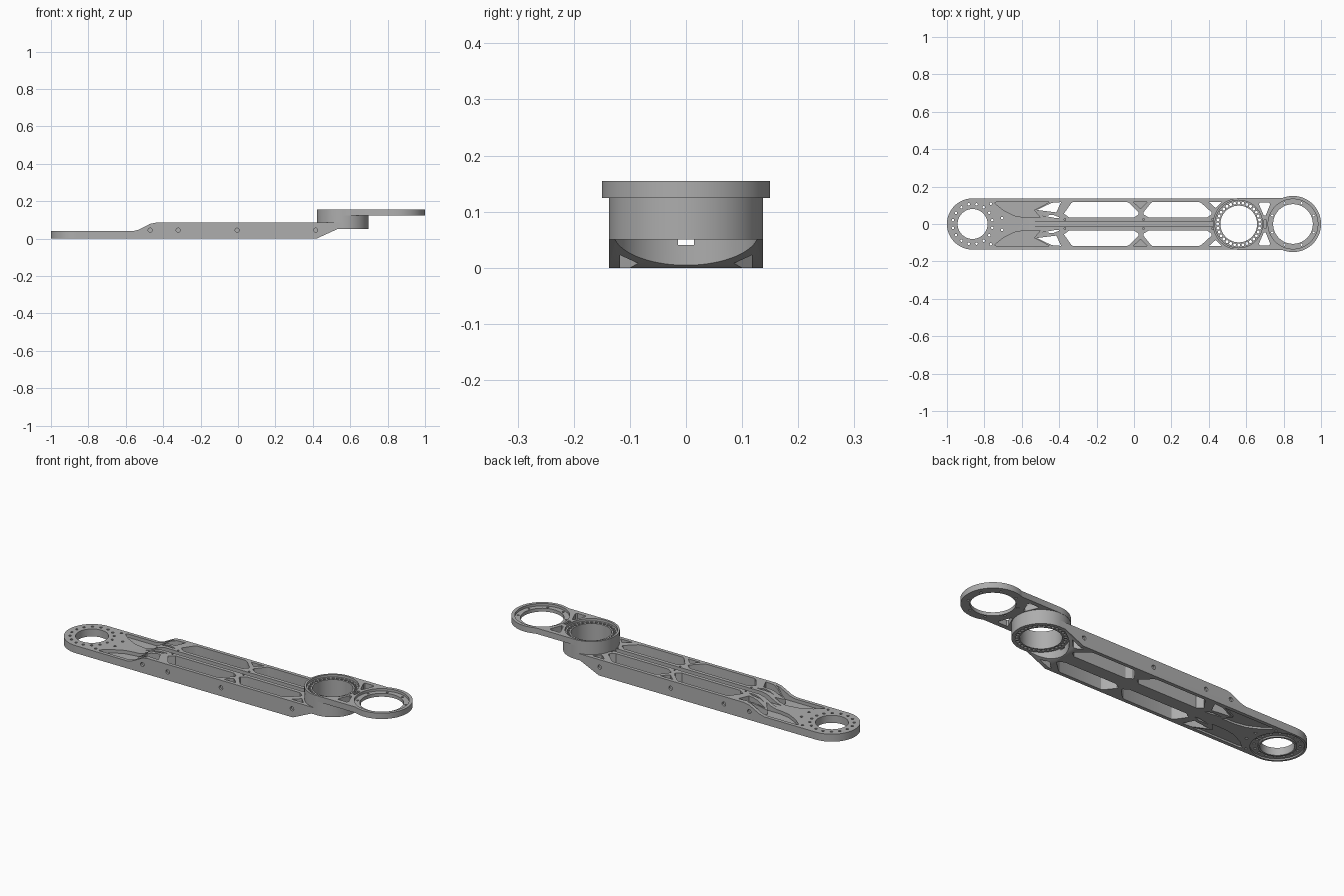
import bpy, bmesh, math
from mathutils import Vector

if "Cube" in bpy.data.objects:
    bpy.data.objects.remove(bpy.data.objects["Cube"], do_unlink=True)

grey = bpy.data.materials.new("machined grey")
grey.use_nodes = True
GREY = (0.42, 0.42, 0.42, 1)
grey.diffuse_color = GREY
grey.node_tree.nodes["Principled BSDF"].inputs["Base Color"].default_value = GREY

HUB, BORE, RING = -0.863, 0.56, 0.85      # x of the three round joints


def arc(cx, cy, r, a0=0, a1=360, n=64):
    full = abs(a1 - a0) == 360
    steps = n if full else n + 1
    return [(cx + r * math.cos(math.radians(a0 + (a1 - a0) * i / n)),
             cy + r * math.sin(math.radians(a0 + (a1 - a0) * i / n))) for i in range(steps)]


def both(pts):
    return [pts, [(x, -y) for x, y in pts]]


def bolt_circle(cx, r, n, hole, offset=0):
    return [arc(cx + r * math.cos(a), r * math.sin(a), hole, n=10)
            for a in (math.tau * (i + offset) / n for i in range(n))]


def prisms(name, outlines, lo, hi, axis="z"):
    """One object holding a prism per outline, extruded along z or y."""
    bm = bmesh.new()
    for pts in outlines:
        place = (lambda u, v, w: (u, v, w)) if axis == "z" else (lambda u, v, w: (u, w, v))
        low = bm.faces.new([bm.verts.new(place(u, v, lo)) for u, v in pts])
        ext = bmesh.ops.extrude_face_region(bm, geom=[low])
        move = Vector(place(0, 0, hi - lo))
        bmesh.ops.translate(bm, vec=move,
                            verts=[e for e in ext["geom"] if isinstance(e, bmesh.types.BMVert)])
    bmesh.ops.recalc_face_normals(bm, faces=bm.faces)
    me = bpy.data.meshes.new(name)
    bm.to_mesh(me)
    bm.free()
    ob = bpy.data.objects.new(name, me)
    bpy.context.collection.objects.link(ob)
    me.materials.append(grey)
    return ob


def activate(ob):
    bpy.ops.object.select_all(action="DESELECT")
    ob.select_set(True)
    bpy.context.view_layer.objects.active = ob


def cut(ob, outlines, lo, hi, axis="z"):
    cutter = prisms("cutter", outlines, lo, hi, axis)
    cutter.hide_render = True
    mod = ob.modifiers.new("cut", "BOOLEAN")
    mod.operation, mod.solver, mod.object = "DIFFERENCE", "EXACT", cutter
    activate(ob)
    bpy.ops.object.modifier_apply(modifier=mod.name)
    bpy.data.objects.remove(cutter, do_unlink=True)


def finish(ob):
    activate(ob)
    bpy.ops.object.shade_smooth_by_angle(angle=math.radians(30))


# Long arm: rounded outline, then side profile slopes
arm = prisms("long_arm", [[(0.56, -0.137), (0.56, 0.137)] + arc(HUB, 0, 0.137, 90, 270, 40)], 0, 0.085)
cut(arm, [[(-1.1, 0.04), (-0.56, 0.04), (-0.53, 0.048), (-0.47, 0.079), (-0.44, 0.085),
           (-0.44, 0.1), (-1.1, 0.1)],
          [(0.42, -0.01), (0.42, 0), (0.53, 0.05), (0.6, 0.05), (0.6, -0.01)]], -0.2, 0.2, "y")
# Clearance for the bearing housing
cut(arm, [arc(BORE, 0, 0.13, n=96)], -0.02, 0.12)

# Through windows between the braces
windows = (
    [(-0.52, 0.075), (-0.44, 0.113), (-0.39, 0.117), (-0.415, 0.062)],
    [(-0.49, 0.045), (-0.42, 0.032), (-0.395, 0.034), (-0.43, 0.048)],
    [(-0.345, 0.034), (-0.375, 0.055), (-0.335, 0.112), (-0.325, 0.118), (-0.04, 0.118),
     (-0.025, 0.112), (0.025, 0.062), (0.025, 0.052), (0.0, 0.034)],
    [(0.08, 0.034), (0.05, 0.052), (0.05, 0.062), (0.09, 0.112), (0.10, 0.118), (0.345, 0.118),
     (0.36, 0.112), (0.415, 0.062), (0.415, 0.052), (0.39, 0.034)],
    [(0.40, 0.118), (0.47, 0.118), (0.437, 0.085)],
)
cut(arm, [o for w in windows for o in both(w)], -0.02, 0.12)

# Webbed pockets beside the hub, open above and below a thin floor
web = [(-0.745, 0.112), (-0.735, 0.118), (-0.45, 0.118), (-0.535, 0.075), (-0.5, 0.034),
       (-0.58, 0.034), (-0.64, 0.045), (-0.70, 0.075)]
cut(arm, both(web), 0.022, 0.12)
cut(arm, both(web), -0.02, 0.010)
# Shallow triangular pocket where two braces meet the wall
cut(arm, both([(-0.005, 0.118), (0.07, 0.118), (0.035, 0.083)]), 0.05, 0.12)

# Channel along the central spine
cut(arm, [[(-0.62, -0.014), (0.5, -0.014), (0.5, 0.014), (-0.62, 0.014)]], 0.041, 0.12)

# Hub bore, bolt holes and underside groove
cut(arm, [arc(HUB, 0, 0.08)], -0.02, 0.12)
cut(arm, bolt_circle(HUB, 0.107, 16, 0.007, 0.5)
    + [arc(x, s * y, 0.007, n=10) for x, y in ((-0.765, 0.108), (-0.705, 0.032)) for s in (1, -1)],
    -0.02, 0.06)
for half in (0, 180):
    cut(arm, [arc(HUB, 0, 0.126, half, half + 180, 32) + arc(HUB, 0, 0.09, half + 180, half, 32)],
        -0.02, 0.008)
# Spine screw holes
cut(arm, [arc(x, s * 0.024, 0.005, n=10) for x in (-0.37, 0.05, 0.43 - 0.01) for s in (1, -1)],
    0.05, 0.12)
# Side screw holes
for lo, hi in ((-0.16, -0.126), (0.126, 0.16)):
    cut(arm, [arc(x, 0.045, 0.011, n=16) for x in (-0.47, -0.32, -0.005, 0.415)], lo, hi, "y")
finish(arm)

# Bearing housing tube
housing = prisms("bearing_housing", [arc(BORE, 0, 0.137, n=96)], 0.05, 0.126)
cut(housing, [arc(BORE, 0, 0.098, n=96)], 0, 0.2)
cut(housing, bolt_circle(BORE, 0.113, 32, 0.008), 0, 0.2)
finish(housing)

# Top link: housing collar and end ring in one plate
theta = math.degrees(math.asin(0.138 / 0.15))
link = prisms("end_link", [arc(RING, 0, 0.15, theta - 180, 180 - theta, 72)
                           + arc(BORE, 0, 0.138, 90, 270, 48)], 0.124, 0.155)
cut(link, [arc(BORE, 0, 0.127, n=96), arc(RING, 0, 0.133, n=96)], 0.142, 0.2)
cut(link, [arc(BORE, 0, 0.098, n=96), arc(RING, 0, 0.106, n=96)]
    + both([(0.704, 0.045), (0.694, 0.045), (0.668, 0.105), (0.672, 0.114), (0.722, 0.114), (0.728, 0.105)]),
    0, 0.2)
cut(link, bolt_circle(BORE, 0.113, 32, 0.008), 0, 0.2)
cut(link, bolt_circle(RING, 0.12, 8, 0.006, 0.5), 0.1, 0.2)
# Small relief between the two rings
cut(link, [[(0.694, -0.022), (0.708, -0.022), (0.708, 0.022), (0.694, 0.022)]], 0.142, 0.2)
finish(link)
